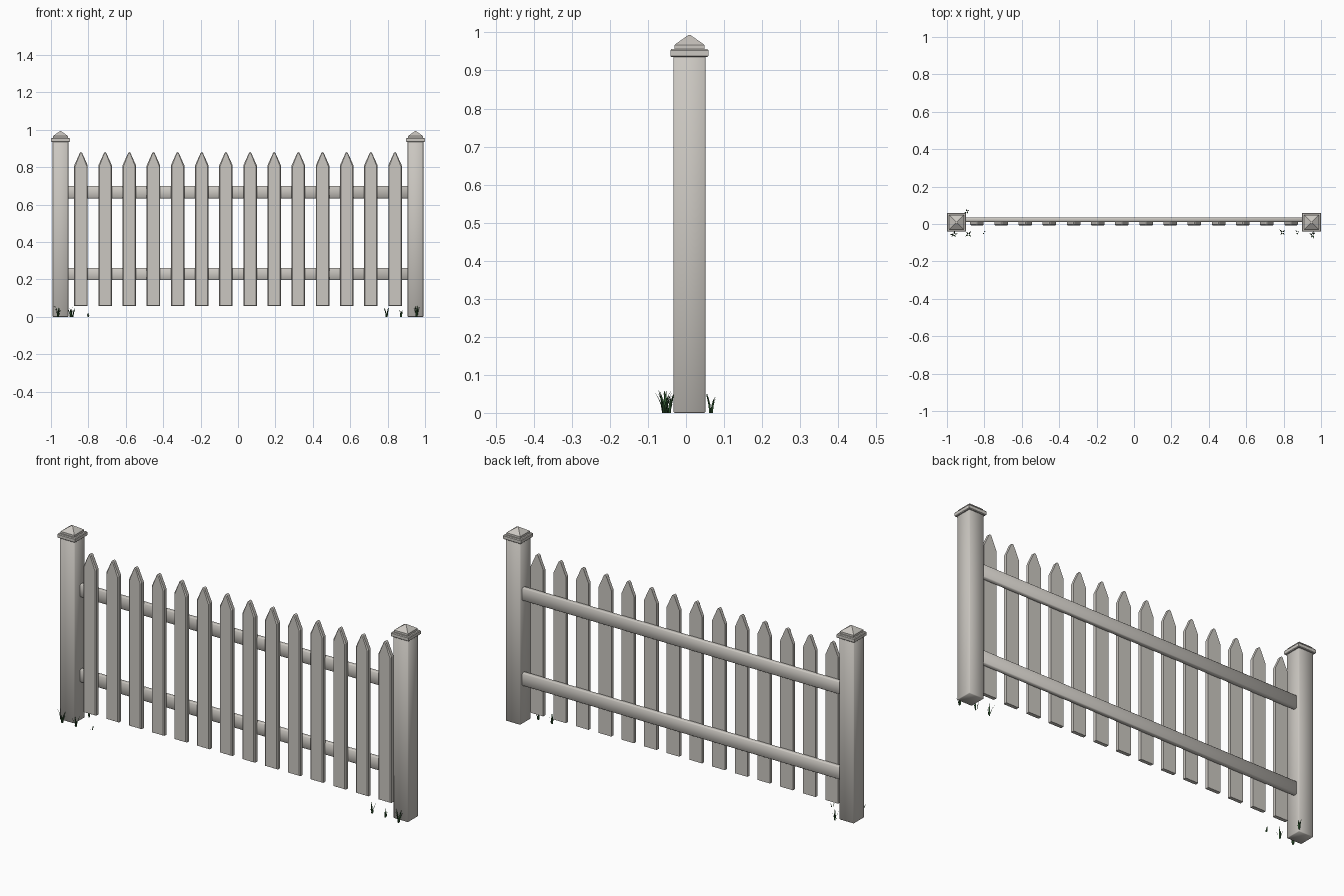
import bpy, bmesh, math, random
from mathutils import Vector

if "Cube" in bpy.data.objects:
    bpy.data.objects.remove(bpy.data.objects["Cube"])

random.seed(4)


def material(name, rgb):
    m = bpy.data.materials.new(name)
    m.diffuse_color = (*rgb, 1)
    m.use_nodes = True
    m.node_tree.nodes["Principled BSDF"].inputs["Base Color"].default_value = m.diffuse_color
    return m


WOOD = material("weathered white paint", (0.60, 0.575, 0.535))
GREEN = material("grass green", (0.035, 0.11, 0.035))


def finish(name, bm, mat, smooth=True):
    bmesh.ops.recalc_face_normals(bm, faces=bm.faces)
    me = bpy.data.meshes.new(name)
    bm.to_mesh(me)
    bm.free()
    me.materials.append(mat)
    for p in me.polygons:
        p.use_smooth = smooth
    ob = bpy.data.objects.new(name, me)
    bpy.context.collection.objects.link(ob)
    return ob


def bevel(ob, width):
    b = ob.modifiers.new("soft edges", 'BEVEL')
    b.width = width
    b.segments = 1
    b.limit_method = 'ANGLE'
    b.angle_limit = math.radians(40)


def box(name, lo, hi, width):
    bm = bmesh.new()
    bmesh.ops.create_cube(bm, size=1)
    for v in bm.verts:
        v.co = Vector([lo[i] + (v.co[i] + 0.5) * (hi[i] - lo[i]) for i in range(3)])
    ob = finish(name, bm, WOOD)
    bevel(ob, width)
    return ob


def square_stack(name, cx, cy, levels):
    """Square rings (half width, z) skinned into one solid."""
    bm = bmesh.new()
    rings = [[bm.verts.new((cx + sx * h, cy + sy * h, z))
              for sx, sy in ((-1, -1), (1, -1), (1, 1), (-1, 1))] for h, z in levels]
    for a, b in zip(rings, rings[1:]):
        for i in range(4):
            j = (i + 1) % 4
            bm.faces.new((a[i], a[j], b[j], b[i]))
    bm.faces.new(rings[0])
    bm.faces.new(rings[-1])
    return finish(name, bm, WOOD, smooth=False)


# Posts with stepped pyramid caps
POST_Y = 0.009
for side, sx in (("left", -1), ("right", 1)):
    cx = sx * 0.949
    box(side + "_post", (cx - 0.042, POST_Y - 0.042, 0), (cx + 0.042, POST_Y + 0.042, 0.94), 0.003)
    square_stack(side + "_post_cap", cx, POST_Y,
                 [(0.047, 0.935), (0.050, 0.938), (0.050, 0.953), (0.047, 0.957),
                  (0.039, 0.957), (0.039, 0.967), (0.036, 0.970), (0.003, 0.993)])

# Two horizontal rails behind the pickets
for name, z in (("lower_rail", 0.229), ("upper_rail", 0.667)):
    box(name, (-0.915, 0.012, z - 0.033), (0.915, 0.036, z + 0.033), 0.004)

# Pointed pickets with chamfered front edges
OUTLINE = [(-0.036, 0.058), (0.036, 0.058), (0.036, 0.81),
           (0.006, 0.877), (0, 0.881), (-0.006, 0.877), (-0.036, 0.81)]
for i in range(14):
    px = -0.8395 + i * 1.679 / 13
    bm = bmesh.new()
    rings = []
    for y, k in ((0.013, 0), (-0.004, 0), (-0.009, 0.005)):
        rings.append([bm.verts.new((px + x * (1 - k / 0.036), y,
                                    z + (k * 0.6 if z < 0.1 else -k)))
                      for x, z in OUTLINE])
    n = len(OUTLINE)
    for a, b in zip(rings, rings[1:]):
        for j in range(n):
            bm.faces.new((a[j], a[(j + 1) % n], b[(j + 1) % n], b[j]))
    bm.faces.new(rings[0])
    bm.faces.new(rings[-1])
    finish(f"picket_{i + 1:02d}", bm, WOOD, smooth=False)

# Grass tufts round the posts: (x, y, height, blade count)
TUFTS = [(-0.962, -0.055, 0.066, 5), (-0.885, -0.055, 0.055, 4), (-0.80, -0.045, 0.026, 2),
         (0.795, -0.045, 0.06, 4), (0.872, -0.045, 0.042, 3), (0.955, -0.058, 0.066, 5),
         (-0.895, 0.066, 0.053, 4)]
for t, (tx, ty, height, count) in enumerate(TUFTS):
    bm = bmesh.new()
    for b in range(count):
        ang = 2 * math.pi * (b + random.random() * 0.6) / count
        out = Vector((math.cos(ang), math.sin(ang), 0))
        across = Vector((-out.y, out.x, 0))
        root = Vector((tx, ty, 0)) + out * 0.004
        h = height * random.uniform(0.75, 1)
        lean = random.uniform(0.012, 0.022) * height / 0.06
        # each blade is a curved strip narrowing to a tip
        prev = None
        for s, w in ((0, 0.003), (0.4, 0.0035), (0.75, 0.002)):
            c = root + out * lean * s * s + Vector((0, 0, h * s))
            pair = [bm.verts.new(c - across * w), bm.verts.new(c + across * w)]
            if prev:
                bm.faces.new((prev[0], prev[1], pair[1], pair[0]))
            prev = pair
        tip = bm.verts.new(root + out * lean + Vector((0, 0, h)))
        bm.faces.new((prev[0], prev[1], tip))
    finish(f"grass_tuft_{t + 1}", bm, GREEN)
